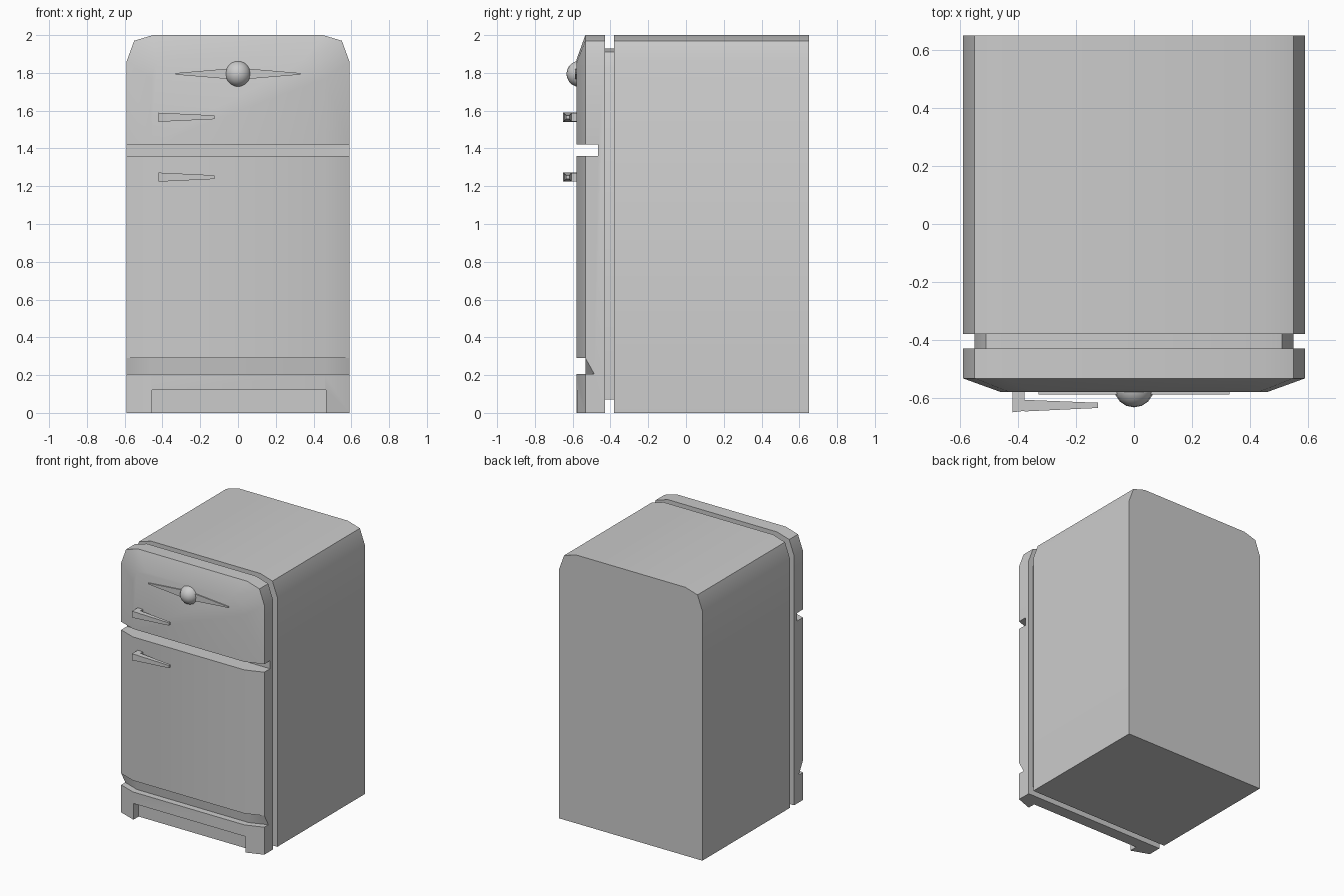
import bpy, bmesh, math

if "Cube" in bpy.data.objects:
    bpy.data.objects.remove(bpy.data.objects["Cube"])

def finish(bm, name, angle=30):
    bmesh.ops.recalc_face_normals(bm, faces=bm.faces)
    me = bpy.data.meshes.new(name)
    bm.to_mesh(me)
    bm.free()
    ob = bpy.data.objects.new(name, me)
    bpy.context.collection.objects.link(ob)
    if angle:
        smooth(ob, angle)
    return ob

def smooth(ob, angle=30):
    bpy.ops.object.select_all(action='DESELECT')
    bpy.context.view_layer.objects.active = ob
    ob.select_set(True)
    bpy.ops.object.shade_smooth_by_angle(angle=math.radians(angle))

def loft(name, rings, angle=30):
    """Closed solid from matching rings of 3D points."""
    bm = bmesh.new()
    vs = [[bm.verts.new(p) for p in r] for r in rings]
    n = len(vs[0])
    for a, b in zip(vs, vs[1:]):
        for i in range(n):
            j = (i + 1) % n
            bm.faces.new((a[i], a[j], b[j], b[i]))
    bm.faces.new(vs[0])
    bm.faces.new(vs[-1])
    return finish(bm, name, angle)

def box(name, x0, x1, y0, y1, z0, z1):
    ring = lambda z: [(x0, y0, z), (x1, y0, z), (x1, y1, z), (x0, y1, z)]
    return loft(name, [ring(z0), ring(z1)], None)

def arch(half, y):
    """Mirror the right half of a front outline and place it at depth y."""
    pts = half + [(-x, z) for x, z in reversed(half)]
    return [(x, y, z) for x, z in pts]

OUTER = [(0.59, 0), (0.59, 1.86), (0.55, 1.97), (0.45, 2.0)]
NECK = [(0.55, 0.07), (0.55, 1.83), (0.51, 1.91), (0.42, 1.93)]
FACE = [(0.46, 0), (0.46, 1.77), (0.43, 1.85), (0.35, 1.87)]

# Cabinet and the recessed seal behind the doors
loft("cabinet", [arch(OUTER, 0.65), arch(OUTER, -0.38)])
loft("door_seal", [arch(NECK, -0.37), arch(NECK, -0.44)])

# Bowed front: freezer door, main door and kick plate
front = loft("door_front", [arch(OUTER, -0.43), arch(OUTER, -0.533), arch(FACE, -0.58)])

# Cutters: gap between doors, lower groove, toe opening
def groove_ring(z, side_y):
    return [(-0.7, -0.7, z), (0.7, -0.7, z), (0.7, side_y, z), (0.59, side_y, z), (0.46, -0.533, z),
            (-0.46, -0.533, z), (-0.59, side_y, z), (-0.7, side_y, z)]

cutters = [
    box("gap_cutter", -0.7, 0.7, -0.7, -0.465, 1.36, 1.42),
    loft("groove_cutter", [groove_ring(0.205, -0.485), groove_ring(0.29, -0.532)], None),
    box("toe_cutter", -0.455, 0.465, -0.7, -0.52, -0.1, 0.12),
]
for c in cutters:
    c.hide_render = True
    m = front.modifiers.new(c.name, 'BOOLEAN')
    m.operation = 'DIFFERENCE'
    m.solver = 'EXACT'
    m.object = c
    bpy.context.view_layer.objects.active = front
    front.select_set(True)
    bpy.ops.object.modifier_apply(modifier=m.name)
    bpy.data.objects.remove(c, do_unlink=True)
smooth(front)

# Tapered handles, each on one post
def bar_ring(x, y0, y1, z, h):
    return [(x, y0, z - h), (x, y1, z - h), (x, y1, z + h), (x, y0, z + h)]

for name, z in (("freezer", 1.565), ("main", 1.248)):
    loft(name + "_handle", [bar_ring(-0.42, -0.65, -0.57, z, 0.024),
                            bar_ring(-0.378, -0.645, -0.57, z, 0.022)], None)
    loft(name + "_handle_grip", [bar_ring(-0.378, -0.647, -0.607, z, 0.022),
                                 bar_ring(-0.125, -0.635, -0.617, z, 0.010)], None)

# Round badge with a thin tapered bar on each side
bpy.ops.mesh.primitive_uv_sphere_add(segments=16, ring_count=10, radius=0.069,
                                     location=(0, -0.564, 1.795))
badge = bpy.context.object
badge.name = "badge_dome"
smooth(badge, 40)
for s, side in ((-1, "left"), (1, "right")):
    loft(side + "_badge_bar", [bar_ring(s * 0.03, -0.588, -0.57, 1.795, 0.029),
                               bar_ring(s * 0.33, -0.588, -0.57, 1.795, 0.004)], None)
